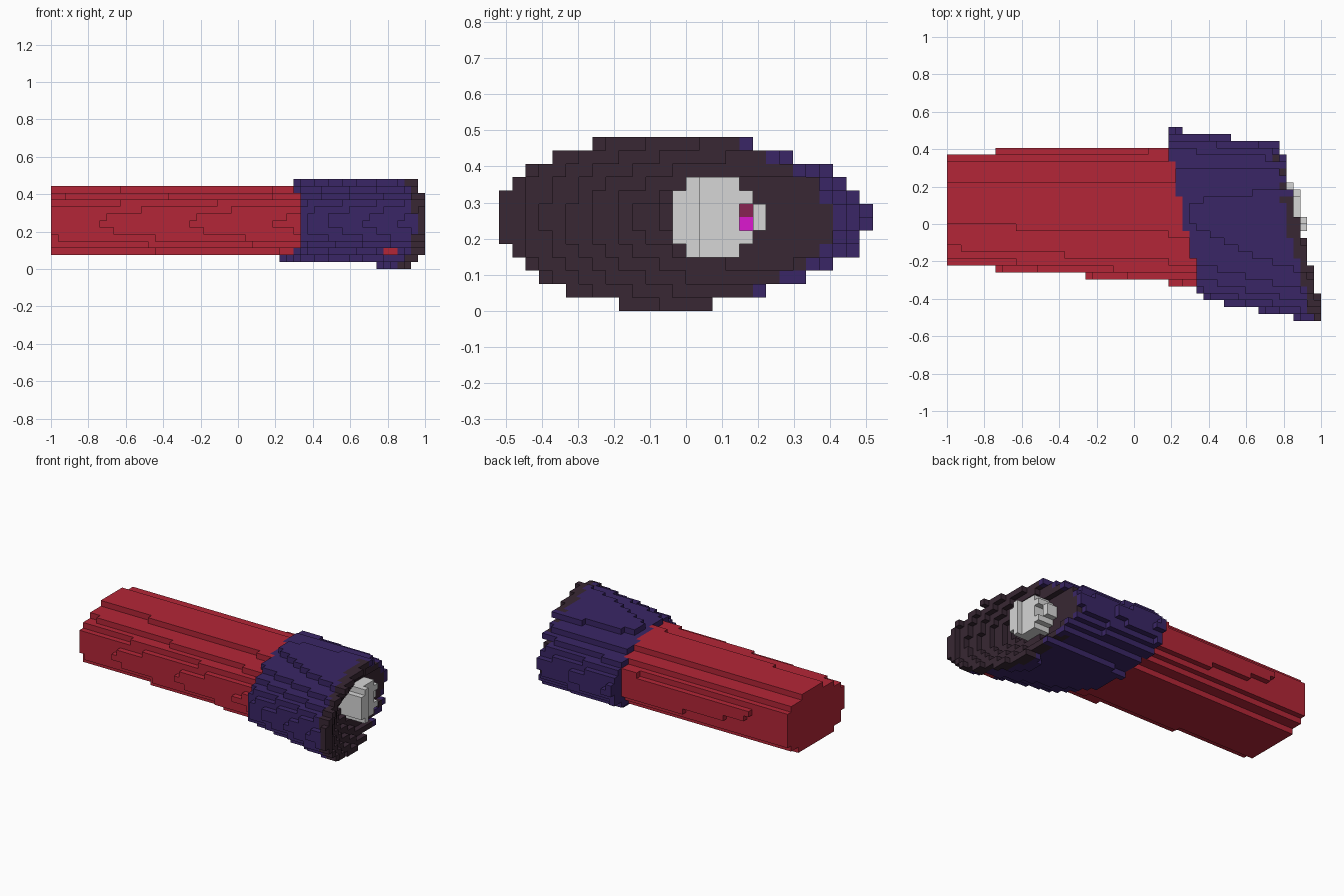
import bpy
import bmesh
import math
from mathutils import Vector

cube = bpy.data.objects.get("Cube")
if cube:
    bpy.data.objects.remove(cube, do_unlink=True)

S = 1 / 27                      # block size
NX, NY, NZ = 54, 28, 13         # blocks along each axis
ORIGIN = Vector((-1.0, -NY * S / 2, 0.0))


def linear(c):
    c /= 255
    return c / 12.92 if c <= 0.04045 else ((c + 0.055) / 1.055) ** 2.4


def material(name, rgb):
    colour = [linear(c) for c in rgb] + [1.0]
    m = bpy.data.materials.new(name)
    m.use_nodes = True
    m.diffuse_color = colour
    bsdf = m.node_tree.nodes["Principled BSDF"]
    bsdf.inputs["Base Color"].default_value = colour
    bsdf.inputs["Roughness"].default_value = 0.9
    return m


MATS = [material("red cloth", (180, 38, 55)),
        material("indigo cloth", (58, 38, 102)),
        material("dark lining", (56, 39, 51)),
        material("pale grey", (214, 214, 214)),
        material("magenta", (220, 24, 208)),
        material("wine", (135, 35, 82))]
RED, INDIGO, DARK, GREY, MAGENTA, WINE = range(6)


def lerp(a, b, t):
    return a + (b - a) * t


# Hand stump: rounded block with a slanted end and a small coloured notch
def hand(x, y, z, j, k):
    if ((y - 0.085) / 0.135) ** 2 + ((z - 0.26) / 0.115) ** 2 > 1 or x < 0.6:
        return None
    limit = 0.915 - 0.25 * y
    if j == 18 and k in (6, 7):
        return (MAGENTA if k == 6 else WINE) if x < limit - 0.04 else None
    return GREY if x < limit else None


# Cuff: flaring elliptical tube with slanted ends and a conical lining
def cuff(x, y, z, i, k):
    x0, x1 = 0.273 - 0.21 * y, 0.887 - 0.25 * y
    t = (x - x0) / (x1 - x0)
    if t < 0 or t > 1:
        return None
    yc, ry = lerp(0.056, -0.05, t), lerp(0.457, 0.48, t)
    zc, rz = lerp(0.255, 0.249, t), lerp(0.207, 0.241, t)
    r = math.hypot((y - yc) / ry, (z - zc) / rz)
    bowl = x1 - 0.17 * max(0, 0.97 - r)
    if r > 1 or x > bowl:
        return None
    hem = y > 0.13 and r > 0.94
    if (x > bowl - 0.06 and not hem) or (r < 0.8 and x > x1 - 0.3):
        return DARK
    if i in (48, 49) and k == 2 and y < -0.2:
        return RED
    return INDIGO


# Sleeve: rounded box section with a narrow crown, widening to the cuff
def sleeve(x, y, z):
    t = (x + 1) / 1.3
    yc = lerp(0.079, 0.042, t) + 0.2 * max(0, z - 0.26)
    ry = lerp(0.301, 0.365, t)
    rz = 0.173 if z > 0.26 else 0.188
    r = (abs(y - yc) / ry) ** 2.5 + (abs(z - 0.259) / rz) ** 2.5
    return RED if r < 1 and x < 0.5 else None


# Fill the block grid, inner parts first
cells = {}
for i in range(NX):
    for j in range(NY):
        for k in range(NZ):
            x, y, z = ORIGIN + Vector((i + 0.5, j + 0.5, k + 0.5)) * S
            for part, col in (("hand", hand(x, y, z, j, k)),
                              ("cuff", cuff(x, y, z, i, k)),
                              ("sleeve", sleeve(x, y, z))):
                if col is not None:
                    cells[i, j, k] = (part, col)
                    break


# Build each part from its exposed block faces
def build(part):
    bm = bmesh.new()
    corners = {}

    def corner(p):
        if p not in corners:
            corners[p] = bm.verts.new(ORIGIN + Vector(p) * S)
        return corners[p]

    for cell, (owner, col) in cells.items():
        if owner != part:
            continue
        for axis in range(3):
            for side in (0, 1):
                near = list(cell)
                near[axis] += 2 * side - 1
                if tuple(near) in cells:
                    continue
                u, v = (axis + 1) % 3, (axis + 2) % 3
                loop = []
                for du, dv in ((0, 0), (1, 0), (1, 1), (0, 1)):
                    p = list(cell)
                    p[axis] += side
                    p[u] += du
                    p[v] += dv
                    loop.append(corner(tuple(p)))
                face = bm.faces.new(loop if side else loop[::-1])
                face.material_index = col
    # Merge flat neighbouring faces of one colour
    bmesh.ops.dissolve_limit(bm, angle_limit=0.01, verts=bm.verts[:],
                             edges=bm.edges[:], delimit={'MATERIAL'})
    mesh = bpy.data.meshes.new(part)
    bm.to_mesh(mesh)
    bm.free()
    for m in MATS:
        mesh.materials.append(m)
    bpy.context.collection.objects.link(bpy.data.objects.new(part, mesh))


for name in ("sleeve", "cuff", "hand"):
    build(name)
